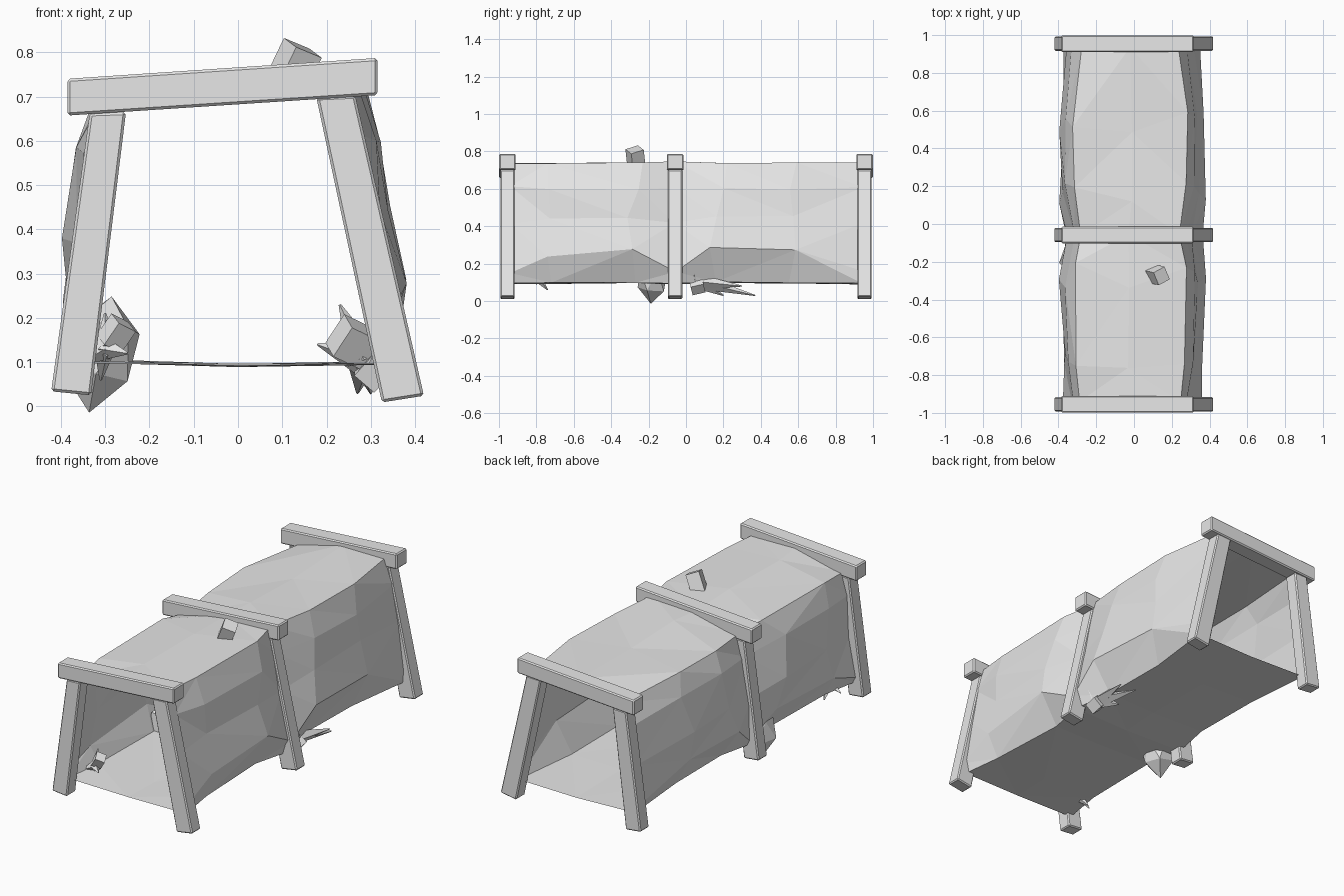
import bpy, bmesh, math, random
from mathutils import Vector, Euler

random.seed(4)
cube = bpy.data.objects.get("Cube")
if cube:
    bpy.data.objects.remove(cube, do_unlink=True)

grey = bpy.data.materials.new("plain grey")
grey.use_nodes = True
grey.diffuse_color = (0.8, 0.8, 0.8, 1)
grey.node_tree.nodes["Principled BSDF"].inputs["Base Color"].default_value = (0.8, 0.8, 0.8, 1)


def finish(bm, name):
    mesh = bpy.data.meshes.new(name)
    bm.to_mesh(mesh)
    bm.free()
    mesh.materials.append(grey)
    ob = bpy.data.objects.new(name, mesh)
    bpy.context.scene.collection.objects.link(ob)
    return ob


def timber(name, outline, y, depth):
    """Extrude a four-cornered front outline into a bevelled beam."""
    bm = bmesh.new()
    face = bm.faces.new([bm.verts.new((x, y - depth / 2, z)) for x, z in outline])
    ext = bmesh.ops.extrude_face_region(bm, geom=[face])
    moved = [v for v in ext["geom"] if isinstance(v, bmesh.types.BMVert)]
    bmesh.ops.translate(bm, verts=moved, vec=(0, depth, 0))
    bmesh.ops.recalc_face_normals(bm, faces=bm.faces)
    bmesh.ops.bevel(bm, geom=bm.edges[:], offset=0.006, segments=1, affect='EDGES')
    return finish(bm, name)


def rock(name, centre, size, turn, rough=0.0):
    """Faceted boulder when rough, plain block otherwise."""
    bm = bmesh.new()
    if rough:
        bmesh.ops.create_icosphere(bm, subdivisions=1, radius=0.55)
        for v in bm.verts:
            v.co *= 1 + random.uniform(-rough, rough)
    else:
        bmesh.ops.create_cube(bm, size=1)
    spin = Euler(turn)
    for v in bm.verts:
        p = Vector(a * b for a, b in zip(v.co, size))
        p.rotate(spin)
        v.co = p + Vector(centre)
    return finish(bm, name)


def shard(name, base, tip, radius):
    """Four-sided spike pointing from base to tip."""
    bm = bmesh.new()
    axis = Vector(tip) - Vector(base)
    bmesh.ops.create_cone(bm, cap_ends=True, segments=4, radius1=radius, radius2=0.003, depth=axis.length)
    turn = axis.to_track_quat('Z', 'Y')
    for v in bm.verts:
        v.co = turn @ v.co + (Vector(base) + Vector(tip)) / 2
    return finish(bm, name)


# Three leaning timber frames
beam = [(-0.385, 0.657), (0.315, 0.703), (0.315, 0.787), (-0.385, 0.74)]
posts = {
    "right_post": [(-0.422, 0.034), (-0.332, 0.025), (-0.253, 0.665), (-0.335, 0.662)],
    "left_post": [(0.325, 0.009), (0.42, 0.024), (0.265, 0.702), (0.177, 0.698)],
}
for label, y in (("front", -0.955), ("middle", -0.058), ("back", 0.955)):
    timber(label + "_beam", beam, y, 0.088)
    for side, outline in posts.items():
        timber(label + "_" + side, outline, y, 0.076)

# Tunnel skin: one section tight to the frames, one bulging between them
tight = [(-0.36, 0.1), (-0.368, 0.13), (-0.34, 0.35), (-0.315, 0.56), (-0.28, 0.68), (-0.02, 0.735),
         (0.24, 0.74), (0.275, 0.61), (0.305, 0.42), (0.355, 0.15), (0.35, 0.095), (0, 0.09)]
bulge = [(-0.32, 0.105), (-0.385, 0.23), (-0.39, 0.38), (-0.37, 0.58), (-0.315, 0.69), (-0.02, 0.735),
         (0.28, 0.735), (0.315, 0.6), (0.34, 0.45), (0.37, 0.28), (0.3, 0.1), (0, 0.095)]
stations = [(-0.94, 0), (-0.72, 0.65), (-0.27, 1), (-0.058, 0.05), (0.16, 1), (0.55, 0.95), (0.94, 0.1)]
bm = bmesh.new()
rings = []
for y, swell in stations:
    ring = []
    for i, (a, b) in enumerate(zip(tight, bulge)):
        x, z = Vector(a).lerp(Vector(b), swell)
        wall = 0 < i < 10
        j = 0.012 if wall else 0.004
        dy = random.uniform(-0.07, 0.07) * swell if wall else 0
        ring.append(bm.verts.new((x + random.uniform(-j, j), y + dy, z + random.uniform(-j, j) * 0.6)))
    rings.append(ring)
for r0, r1 in zip(rings, rings[1:]):
    for i in range(len(r0)):
        k = (i + 1) % len(r0)
        bm.faces.new((r0[i], r1[i], r1[k], r0[k]))
bmesh.ops.triangulate(bm, faces=bm.faces[:], quad_method='SHORT_EDGE')
bmesh.ops.recalc_face_normals(bm, faces=bm.faces)
finish(bm, "tunnel_skin")

# Loose rocks
rock("boulder", (-0.31, -0.18, 0.122), (0.165, 0.165, 0.235), (0, 0.2, 0.3), 0.1)
rock("roof_stone", (0.125, -0.27, 0.765), (0.07, 0.075, 0.1), (0.3, 0.35, 0.5))

# Clusters of broken stone beside the walls
rock("front_chip", (-0.275, -0.8, 0.165), (0.05, 0.05, 0.06), (0.5, 0.4, 0.6))
for i, tip in enumerate([(-0.25, -0.84, 0.12), (-0.3, -0.77, 0.21), (-0.37, -0.8, 0.09), (-0.31, -0.74, 0.06)]):
    shard(f"front_shard_{i}", (-0.3, -0.8, 0.13), tip, 0.025)
rock("side_chip", (0.26, 0.04, 0.145), (0.08, 0.07, 0.08), (0.5, 0.4, 0.5))
rock("side_chip_small", (0.305, 0.06, 0.08), (0.06, 0.07, 0.06), (0.3, 0.7, 0.2))
for i, tip in enumerate([(0.3, 0.37, 0.03), (0.34, 0.3, 0.08), (0.23, 0.06, 0.23),
                         (0.18, 0.1, 0.14), (0.27, 0.2, 0.03), (0.35, 0.04, 0.18)]):
    shard(f"side_shard_{i}", (0.285, 0.06, 0.105), tip, 0.04)
